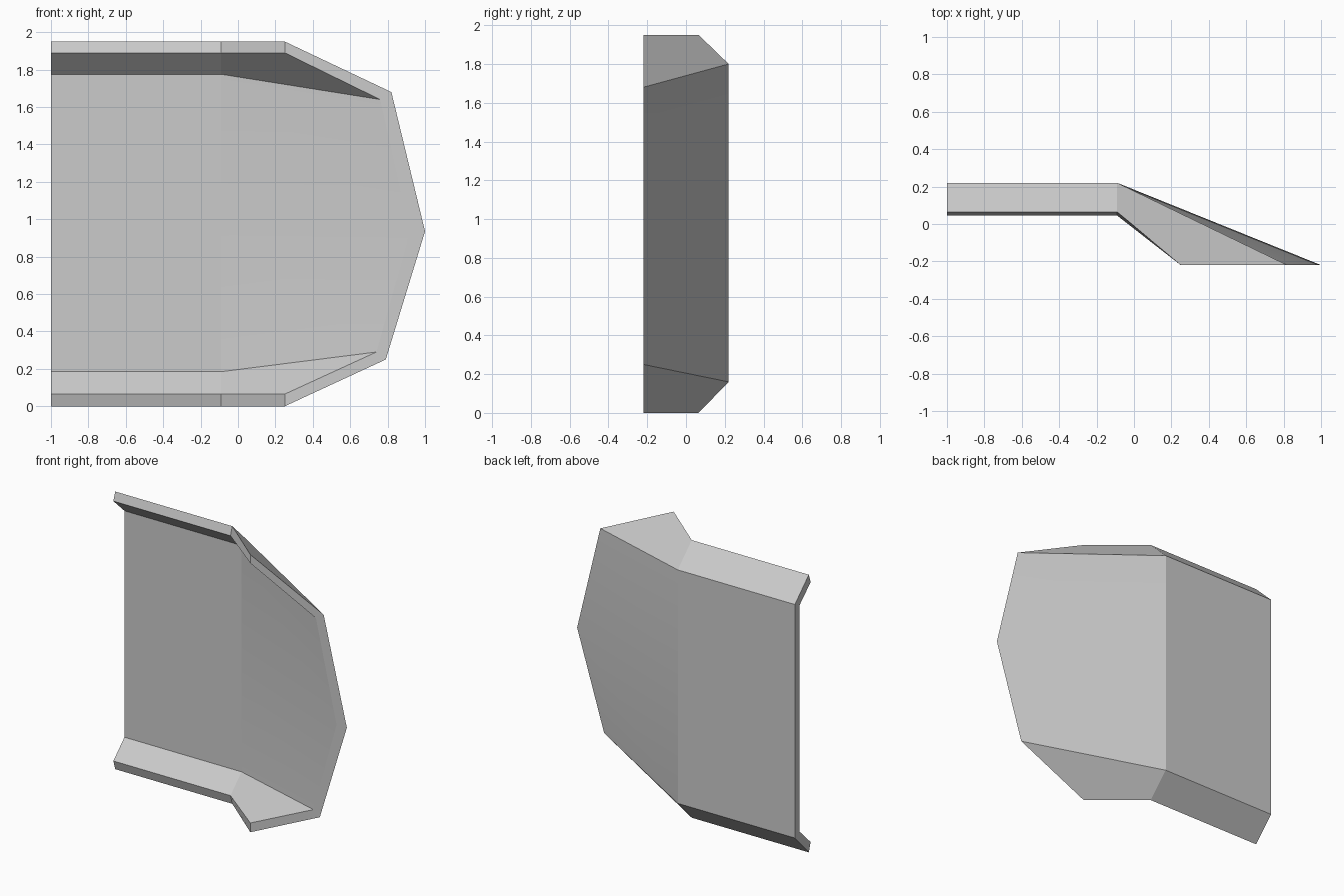
import bpy, bmesh, math

cube = bpy.data.objects.get("Cube")
if cube:
    bpy.data.objects.remove(cube, do_unlink=True)

grey = bpy.data.materials.new("plain grey")
grey.use_nodes = True
colour = (0.6, 0.6, 0.6, 1)
grey.diffuse_color = colour
grey.node_tree.nodes["Principled BSDF"].inputs["Base Color"].default_value = colour


def straight_section(x):
    """Channel cross-section: outer skin bottom to top, then inner skin top to bottom."""
    outer = [(0.065, 0), (0.22, 0.16), (0.22, 0.95), (0.22, 1.80), (0.065, 1.95)]
    inner = [(0.045, 1.89), (0.168, 1.775), (0.168, 0.95), (0.168, 0.185), (0.045, 0.065)]
    return [(x, y, z) for y, z in outer + inner]


# Flared nose, cut off flat at the front
nose_y = -0.22
nose_outer = [(0.25, 0), (0.79, 0.25), (1.0, 0.935), (0.82, 1.68), (0.25, 1.95)]
nose_inner = [(0.25, 1.89), (0.76, 1.64), (0.92, 0.935), (0.74, 0.29), (0.25, 0.065)]
nose = [(x, nose_y, z) for x, z in nose_outer + nose_inner]

# Loft the three sections into one folded panel
bm = bmesh.new()
rings = [[bm.verts.new(p) for p in ring]
         for ring in (straight_section(-1), straight_section(-0.09), nose)]
count = len(nose)
for a, b in zip(rings, rings[1:]):
    for i in range(count):
        j = (i + 1) % count
        bm.faces.new((a[i], a[j], b[j], b[i]))

# Close both open ends across the sheet thickness
for ring in (rings[0], rings[-1]):
    for i in range(4):
        bm.faces.new((ring[i], ring[i + 1], ring[count - 2 - i], ring[count - 1 - i]))
bmesh.ops.recalc_face_normals(bm, faces=bm.faces)

mesh = bpy.data.meshes.new("folded_panel")
bm.to_mesh(mesh)
bm.free()
mesh.materials.append(grey)
panel = bpy.data.objects.new("folded_panel", mesh)
bpy.context.collection.objects.link(panel)

# Soft nose surface, crisp folds
bpy.ops.object.select_all(action="DESELECT")
panel.select_set(True)
bpy.context.view_layer.objects.active = panel
bpy.ops.object.shade_smooth_by_angle(angle=math.radians(20))
